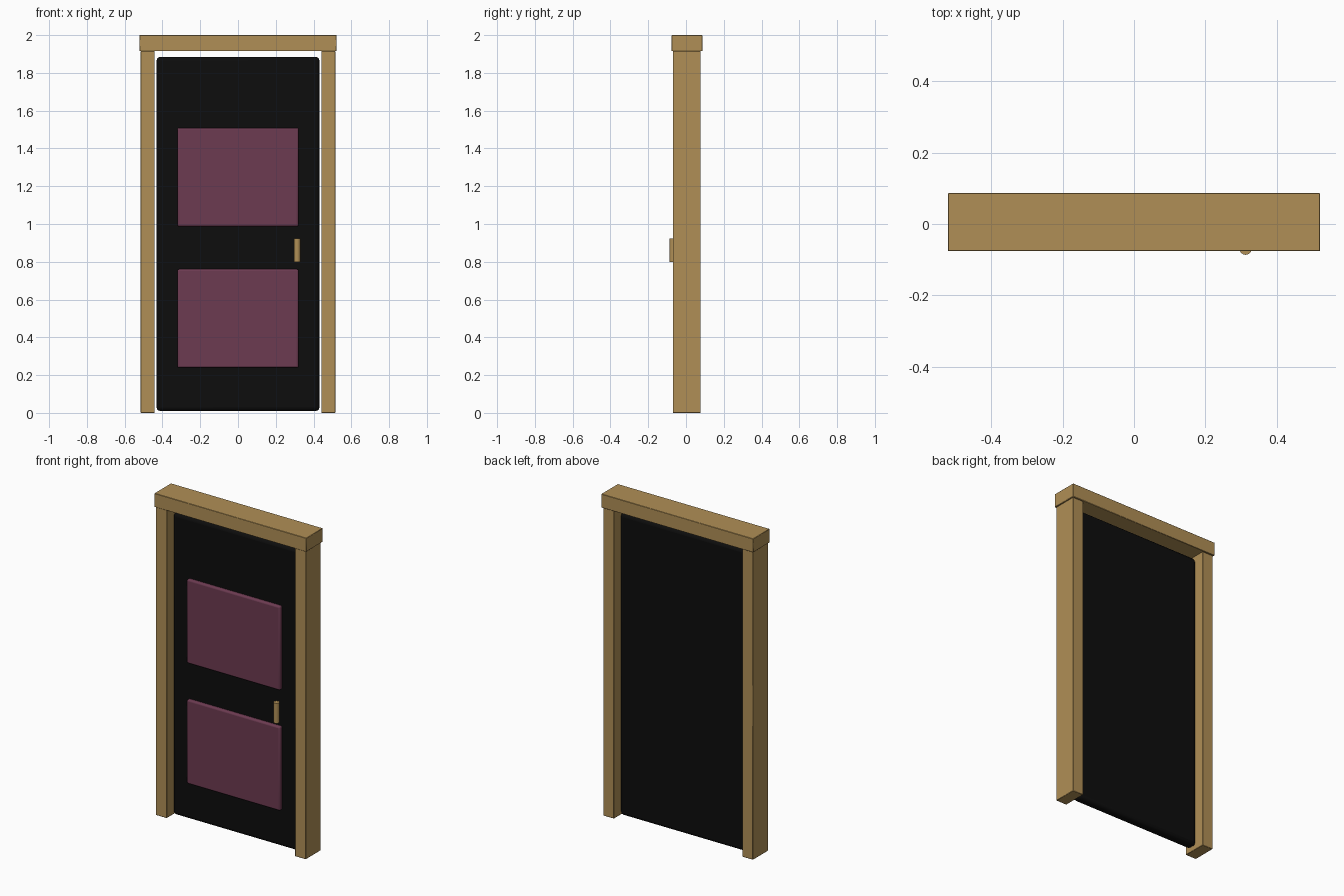
import bpy
import bmesh

if "Cube" in bpy.data.objects:
    bpy.data.objects.remove(bpy.data.objects["Cube"])


def material(name, color):
    m = bpy.data.materials.new(name)
    m.diffuse_color = (*color, 1)
    m.use_nodes = True
    m.node_tree.nodes["Principled BSDF"].inputs["Base Color"].default_value = m.diffuse_color
    return m


wood = material("tan wood", (0.434, 0.275, 0.093))
black = material("black paint", (0.004, 0.004, 0.004))
plum = material("plum paint", (0.150, 0.043, 0.082))


def finish(obj, name, mat, bevel, segments):
    obj.name = name
    obj.data.materials.append(mat)
    if bevel:
        mod = obj.modifiers.new("rounded edges", 'BEVEL')
        mod.width = bevel
        mod.segments = segments
    bpy.ops.object.shade_smooth_by_angle()
    return obj


def box(name, x, y, z, mat, bevel, segments=1):
    """Box from (min, max) ranges on each axis."""
    ranges = (x, y, z)
    bpy.ops.mesh.primitive_cube_add(size=1)
    obj = bpy.context.object
    for v in obj.data.vertices:
        v.co = [lo + (c + 0.5) * (hi - lo) for c, (lo, hi) in zip(v.co, ranges)]
    return finish(obj, name, mat, bevel, segments)


# Frame: two posts and a slightly wider lintel
FRAME_Y = (-0.07, 0.078)
box("left_post", (-0.515, -0.441), FRAME_Y, (0, 1.916), wood, 0.002)
box("right_post", (0.441, 0.515), FRAME_Y, (0, 1.916), wood, 0.002)
box("lintel", (-0.522, 0.522), (-0.076, 0.087), (1.915, 2.0), wood, 0.002)

# Door slab with rounded edges
box("door_slab", (-0.431, 0.431), (-0.027, 0.035), (0.01, 1.885), black, 0.02, 3)

# Raised panels on the front
for name, z in (("lower_panel", (0.239, 0.761)), ("upper_panel", (0.987, 1.509))):
    box(name, (-0.321, 0.321), (-0.048, -0.01), z, plum, 0.01, 3)

# Upright handle bar
bpy.ops.mesh.primitive_cylinder_add(vertices=16, radius=0.0175, depth=0.125,
                                    location=(0.313, -0.069, 0.861))
finish(bpy.context.object, "handle", wood, 0, 1)
